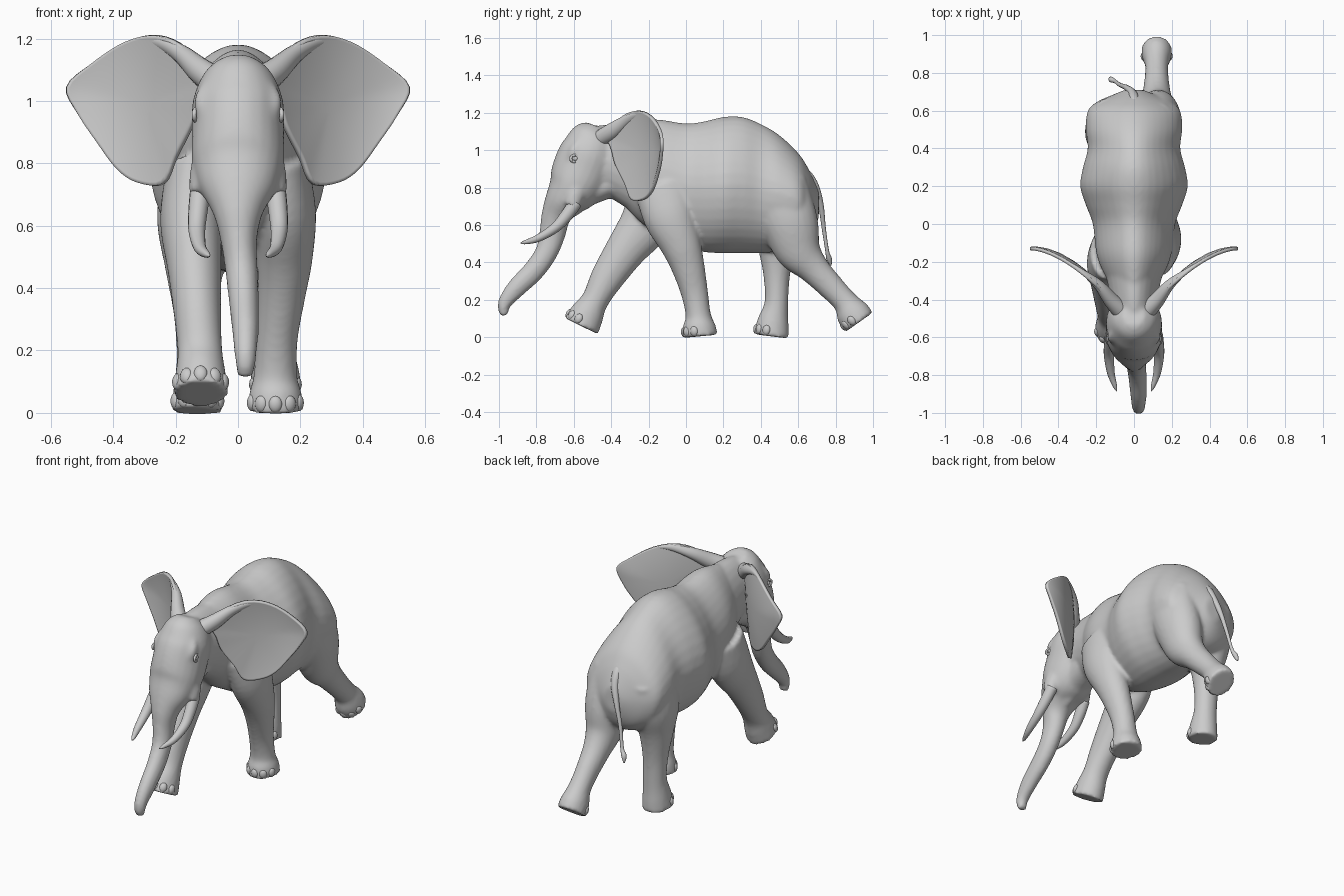
import bpy
import bmesh
import math
from mathutils import Vector, Matrix

cube = bpy.data.objects.get("Cube")
if cube:
    bpy.data.objects.remove(cube, do_unlink=True)

grey = bpy.data.materials.new("grey_hide")
grey.use_nodes = True
grey.diffuse_color = (0.6, 0.6, 0.6, 1)
grey.node_tree.nodes["Principled BSDF"].inputs["Base Color"].default_value = (0.6, 0.6, 0.6, 1)


def finish(name, bm):
    """Turn a bmesh into a smooth grey object."""
    bmesh.ops.recalc_face_normals(bm, faces=bm.faces[:])
    mesh = bpy.data.meshes.new(name)
    bm.to_mesh(mesh)
    bm.free()
    obj = bpy.data.objects.new(name, mesh)
    bpy.context.collection.objects.link(obj)
    mesh.materials.append(grey)
    mesh.polygons.foreach_set("use_smooth", [True] * len(mesh.polygons))
    return obj


def spline(points, steps, closed=False):
    """Catmull-Rom curve through points of any dimension."""
    pts = [Vector(p) for p in points]
    n = len(pts)
    pick = (lambda i: pts[i % n]) if closed else (lambda i: pts[min(max(i, 0), n - 1)])
    out = []
    for i in range(n if closed else n - 1):
        a, b, c, d = (pick(i + k) for k in (-1, 0, 1, 2))
        for s in range(steps):
            t = s / steps
            out.append(b + (c - a) * t / 2 + (a * 2 - b * 5 + c * 4 - d) * t * t / 2
                       + (b * 3 - a - c * 3 + d) * t ** 3 / 2)
    return out if closed else out + [pts[-1]]


def frame(along):
    """Sideways, forward and along directions of a path."""
    along = along.normalized()
    forward = along.cross(Vector((1, 0, 0))).normalized()
    return forward.cross(along), forward, along


def loft(bm, stations, sides=24, taper=0.0, axis=None, steps=5):
    """Skin elliptical sections: x, y, z, half width, half depth."""
    path = spline(stations, steps)
    centres = [Vector(p[:3]) for p in path]
    rings = []
    for i, p in enumerate(path):
        along = centres[min(i + 1, len(path) - 1)] - centres[max(i - 1, 0)]
        side, forward, _ = frame(axis or along)
        ring = []
        for k in range(sides):
            a = math.tau * k / sides
            width = p[3] * math.cos(a) * (1 - taper * max(math.sin(a), 0) ** 1.5)
            ring.append(bm.verts.new(centres[i] + side * width + forward * (p[4] * math.sin(a))))
        rings.append(ring)
    for r, s in zip(rings, rings[1:]):
        for k in range(sides):
            j = (k + 1) % sides
            bm.faces.new((r[k], r[j], s[j], s[k]))
    bm.faces.new(rings[0][::-1])
    bm.faces.new(rings[-1])


def ball(bm, centre, size, turn=None):
    """Ellipsoid with an optional rotation."""
    m = Matrix.Translation(centre) @ (turn or Matrix()) @ Matrix.Diagonal((*size, 1))
    bmesh.ops.create_uvsphere(bm, u_segments=16, v_segments=10, radius=1, matrix=m)


skin = bmesh.new()

# torso in upright sections: y, top, bottom, half width
torso = [(.71, .78, .64, .05), (.685, .84, .57, .11), (.65, .91, .52, .19), (.6, .985, .49, .245),
         (.5, 1.08, .46, .255), (.4, 1.14, .45, .245), (.3, 1.178, .45, .27), (.2, 1.178, .45, .285),
         (.1, 1.155, .455, .255), (0, 1.143, .48, .218), (-.15, 1.165, .56, .2),
         (-.25, 1.155, .62, .165), (-.36, 1.13, .74, .1)]
loft(skin, [(0, y, (t + b) / 2, w, (t - b) / 2) for y, t, b, w in torso], 36, .24, Vector((0, -1, 0)))

# neck
loft(skin, [(0, -.15, .88, .18, .26), (0, -.27, .9, .15, .24), (0, -.4, .94, .125, .2),
            (0, -.5, .945, .12, .182)], 24, .15, Vector((0, -1, 0)))

# head running down into the trunk
loft(skin, [(0, -.48, 1.13, .055, .06), (0, -.495, 1.085, .11, .118), (0, -.513, 1, .145, .155),
            (0, -.55, .9, .148, .163), (0, -.6, .8, .147, .145), (0, -.66, .72, .122, .1),
            (0, -.697, .64, .08, .078), (.003, -.715, .55, .058, .07), (.012, -.748, .45, .052, .06),
            (.019, -.815, .355, .048, .058), (.024, -.905, .265, .043, .052),
            (.024, -.962, .195, .036, .04), (.024, -.976, .15, .031, .03),
            (.024, -.965, .118, .026, .022)])

# lower jaw
loft(skin, [(0, -.42, .82, .1, .08), (0, -.53, .745, .08, .05), (0, -.61, .66, .025, .025)])

# legs
legs = {
    "left_front": [(.14, -.13, .82, .08, .15), (.15, -.09, .65, .1, .14), (.15, -.03, .5, .09, .11),
                   (.14, .01, .38, .077, .09), (.125, .045, .24, .067, .073), (.12, .065, .12, .07, .068),
                   (.12, .07, .06, .085, .088), (.12, .075, .005, .09, .095)],
    "right_front": [(-.14, -.15, .78, .09, .15), (-.15, -.21, .62, .1, .14), (-.14, -.32, .47, .087, .11),
                    (-.13, -.42, .32, .076, .09), (-.122, -.485, .2, .072, .073),
                    (-.12, -.525, .13, .08, .09), (-.12, -.56, .06, .09, .1)],
    "left_hind": [(.13, .48, .8, .11, .17), (.13, .55, .62, .12, .155), (.125, .6, .47, .1, .125),
                  (.12, .68, .37, .077, .085), (.12, .78, .265, .063, .07), (.12, .85, .19, .063, .067),
                  (.12, .89, .13, .077, .09), (.12, .925, .08, .082, .09)],
    "right_hind": [(-.13, .5, .8, .11, .17), (-.14, .49, .62, .12, .15), (-.14, .485, .47, .095, .1),
                   (-.135, .485, .32, .072, .07), (-.13, .483, .18, .067, .064),
                   (-.13, .465, .08, .077, .085), (-.13, .455, .005, .084, .095)],
}
for name, stations in legs.items():
    loft(skin, stations)
    # toenails around the front of each foot
    nails = bmesh.new()
    end = Vector(stations[-1][:3])
    side, forward, along = frame(end - Vector(stations[-2][:3]))
    for angle in (-70, -35, 0, 35, 70):
        a = math.radians(angle)
        out = side * (math.sin(a) * stations[-1][3]) + forward * (math.cos(a) * stations[-1][4])
        axes = Matrix((out.normalized().cross(along), out.normalized(), along)).transposed()
        ball(nails, end + out * .88 - along * .03, (.022, .016, .027), axes.to_4x4())
    finish(name + "_toenails", nails)

# tusk sockets and brows
for s in (1, -1):
    loft(skin, [(s * .09, -.57, .86, .035, .05), (s * .115, -.59, .78, .038, .05),
                (s * .123, -.61, .7, .034, .042)], 16)
    loft(skin, [(s * .085, -.56, 1.05, .03, .03), (s * .114, -.595, .998, .027, .03),
                (s * .108, -.62, .95, .02, .02)], 16)

body = finish("body", skin)
remesh = body.modifiers.new("join_parts", "REMESH")
remesh.mode = "VOXEL"
remesh.voxel_size = .011
remesh.use_smooth_shade = True
soften = body.modifiers.new("soften", "SMOOTH")
soften.factor = .5
soften.iterations = 8

# ears: a cupped sheet with a thick upper ridge
outline = [(.11, 1.08), (.17, 1.17), (.26, 1.21), (.36, 1.19), (.47, 1.12), (.55, 1.045), (.515, .96),
           (.45, .865), (.385, .78), (.32, .738), (.24, .735), (.2, .82), (.15, .92), (.13, 1)]
rim = spline(outline, 4, closed=True)
middle = Vector((.29, .99))


def ear_point(p, r):
    q = middle + (p - middle) * r
    sweep = -.13 - .32 * max((.55 - q.x) / .47, 0) ** 1.7
    return Vector((q.x, sweep + .02 * (1 - r * r), q.y))


for label, s in (("left", 1), ("right", -1)):
    bm = bmesh.new()
    flip = Vector((s, 1, 1))
    rings = [[bm.verts.new(ear_point(p, r) * flip) for p in rim] for r in (1, .96, .85, .65, .4, .15)]
    for a, b in zip(rings, rings[1:]):
        for k in range(len(rim)):
            j = (k + 1) % len(rim)
            bm.faces.new((a[k], a[j], b[j], b[k]))
    bm.faces.new(rings[-1])
    ear = finish(label + "_ear", bm)
    thick = ear.modifiers.new("thickness", "SOLIDIFY")
    thick.thickness = .018
    thick.offset = 0

    bm = bmesh.new()
    loft(bm, [(s * .05, -.48, 1.05, .05, .045), (s * .12, -.405, 1.095, .04, .045),
              (s * .185, -.325, 1.152, .027, .032), (s * .26, -.262, 1.188, .014, .02),
              (s * .33, -.212, 1.192, .006, .008), (s * .39, -.178, 1.172, .002, .002)], 16)
    finish(label + "_ear_ridge", bm)

    # tusks
    bm = bmesh.new()
    loft(bm, [(s * .12, -.59, .72, .033, .036), (s * .128, -.64, .65, .031, .033),
              (s * .132, -.7, .585, .027, .027), (s * .122, -.79, .53, .02, .02),
              (s * .1, -.86, .508, .011, .011), (s * .092, -.885, .504, .002, .002)], 16)
    finish(label + "_tusk", bm)

    # eyes with wrinkled lids
    bm = bmesh.new()
    centre = Vector((s * .127, -.592, .955))
    ball(bm, centre, (.018, .018, .016))
    lid = [centre + Vector((s * (.008 - .006 * math.cos(a)), math.cos(a) * .026, math.sin(a) * .019))
           for a in (math.tau * k / 8 for k in range(8))]
    for p, q in zip(lid, lid[1:] + lid[:1]):
        turn = (q - p).to_track_quat("Z", "Y").to_matrix().to_4x4()
        ball(bm, (p + q) / 2, (.008, .008, .015), turn)
    finish(label + "_eye", bm)

# tail with a tufted tip
bm = bmesh.new()
tail = [(0, .6, .9, .03), (0, .655, .855, .028), (-.01, .695, .79, .022), (-.04, .722, .7, .015),
        (-.075, .737, .58, .011), (-.1, .755, .46, .01), (-.12, .765, .42, .015), (-.127, .775, .385, .004)]
loft(bm, [(*t, t[-1]) for t in tail], 12)
finish("tail", bm)
